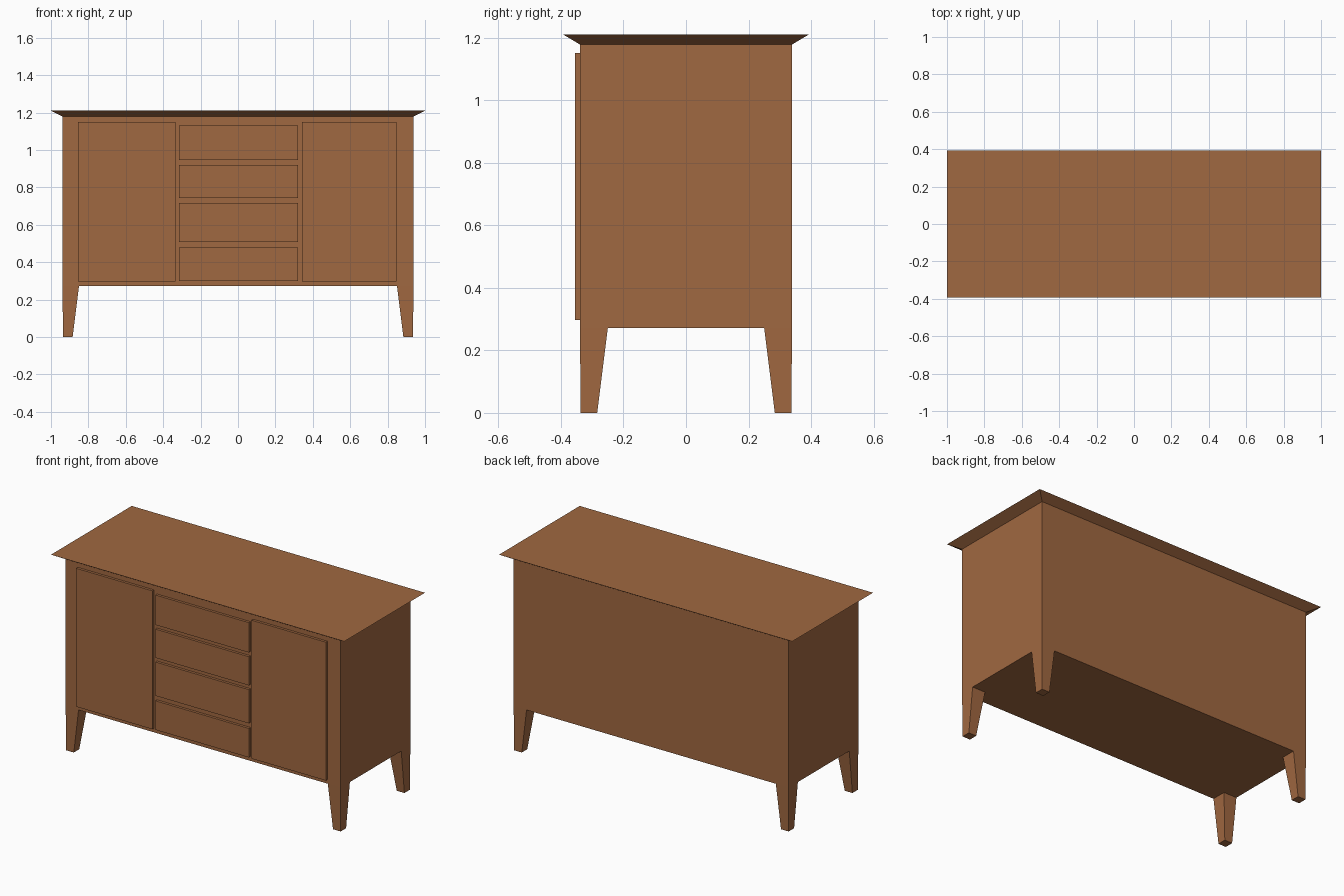
import bpy

if "Cube" in bpy.data.objects:
    bpy.data.objects.remove(bpy.data.objects["Cube"])

wood = bpy.data.materials.new("warm brown wood")
wood.diffuse_color = (0.352, 0.138, 0.052, 1)
wood.use_nodes = True
wood.node_tree.nodes["Principled BSDF"].inputs["Base Color"].default_value = wood.diffuse_color


def frustum(name, bottom, top):
    """Six-sided block between two rectangles (x0, x1, y0, y1, z)."""
    verts = []
    for x0, x1, y0, y1, z in (bottom, top):
        verts += [(x0, y0, z), (x1, y0, z), (x1, y1, z), (x0, y1, z)]
    faces = [(3, 2, 1, 0), (4, 5, 6, 7)]
    faces += [(i, (i + 1) % 4, (i + 1) % 4 + 4, i + 4) for i in range(4)]
    mesh = bpy.data.meshes.new(name)
    mesh.from_pydata(verts, [], faces)
    mesh.materials.append(wood)
    obj = bpy.data.objects.new(name, mesh)
    bpy.context.collection.objects.link(obj)
    return obj


W, D = 0.938, 0.339          # half width and depth of the cabinet
BASE, TOP = 0.272, 1.178     # cabinet bottom and top heights

# Cabinet body
frustum("cabinet_body", (-W, W, -D, D, BASE), (-W, W, -D, D, TOP))

# Flared table top
frustum("top_board", (-W, W, -D, D, TOP), (-1, 1, -0.393, 0.393, 1.21))

# Tapered legs, mirrored to all four corners
leg = frustum("legs", (0.884, W - 0.002, -D + 0.002, -0.284, 0),
              (0.85, W, -D, -0.25, BASE))
mirror_centre = bpy.data.objects.new("mirror_centre", None)
bpy.context.collection.objects.link(mirror_centre)
mirror_centre.hide_render = True
mod = leg.modifiers.new("corners", "MIRROR")
mod.use_axis = (True, True, False)
mod.mirror_object = mirror_centre
mod.use_mirror_merge = False


def front_panel(name, x0, x1, z0, z1):
    """Thin plate standing proud of the cabinet front."""
    frustum(name, (x0, x1, -0.355, -D, z0), (x0, x1, -0.355, -D, z1))


# Doors
front_panel("left_door", -0.855, -0.335, 0.297, 1.15)
front_panel("right_door", 0.342, 0.847, 0.297, 1.15)

# Drawers
rows = [(0.299, 0.478), (0.509, 0.717), (0.743, 0.92), (0.946, 1.13)]
for i, (z0, z1) in enumerate(rows):
    front_panel(f"drawer_{i + 1}", -0.315, 0.322, z0, z1)
